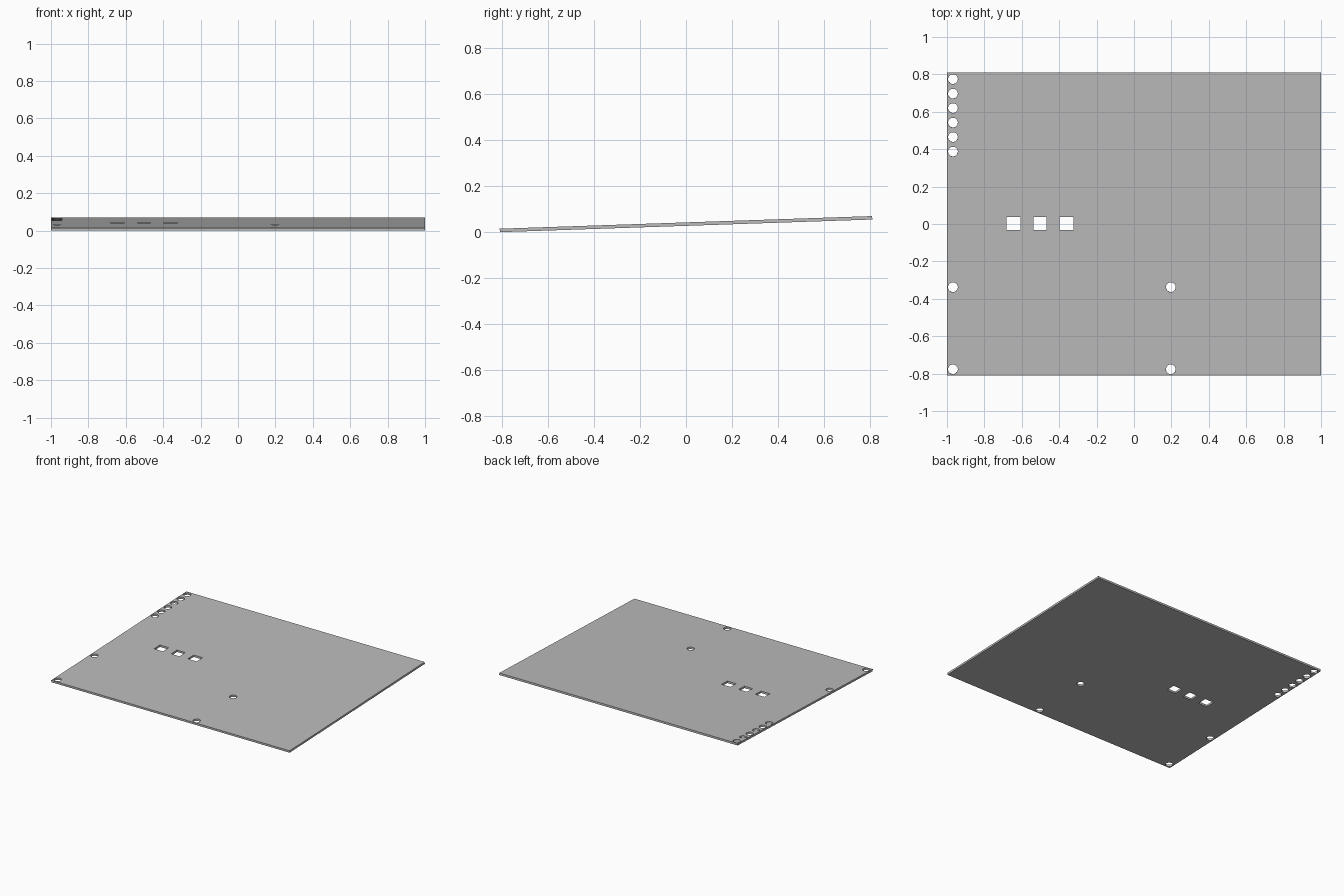
import bpy, bmesh
from math import atan2
from mathutils import Matrix, Vector

cube = bpy.data.objects.get("Cube")
if cube:
    bpy.data.objects.remove(cube, do_unlink=True)

WIDTH, DEPTH, HEIGHT, THICK = 2.0, 1.62, 0.07, 0.015
HOLE_RADIUS = 0.026
TILT = atan2(HEIGHT - THICK, DEPTH)

grey = bpy.data.materials.new("plain grey")
grey.use_nodes = True
colour = (0.5, 0.5, 0.5, 1)
grey.diffuse_color = colour
grey.node_tree.nodes["Principled BSDF"].inputs["Base Color"].default_value = colour


def add_box(bm, x, y, w, d, h):
    matrix = Matrix.Translation((x, y, 0)) @ Matrix.Diagonal((w, d, h, 1))
    bmesh.ops.create_cube(bm, size=1, matrix=matrix)


def make_object(name, bm):
    mesh = bpy.data.meshes.new(name)
    bm.to_mesh(mesh)
    bm.free()
    mesh.materials.append(grey)
    obj = bpy.data.objects.new(name, mesh)
    bpy.context.collection.objects.link(obj)
    return obj


# Flat panel
bm = bmesh.new()
add_box(bm, 0, 0, WIDTH, DEPTH, THICK)
panel = make_object("panel", bm)

# Cutter: row of six holes, four mounting holes, three square slots
bm = bmesh.new()
holes = [(-0.968, 0.775 - 0.0775 * i) for i in range(6)]
holes += [(x, y) for x in (-0.968, 0.197) for y in (-0.338, -0.777)]
for x, y in holes:
    bmesh.ops.create_cone(bm, cap_ends=True, segments=32, radius1=HOLE_RADIUS,
                          radius2=HOLE_RADIUS, depth=0.1,
                          matrix=Matrix.Translation((x, y, 0)))
for x, w in ((-0.645, 0.074), (-0.503, 0.07), (-0.361, 0.074)):
    add_box(bm, x, 0.003, w, 0.07, 0.1)
cutter = make_object("hole_cutter", bm)
cutter.hide_render = True

# Cut the holes through the panel
cut = panel.modifiers.new("holes", 'BOOLEAN')
cut.operation = 'DIFFERENCE'
cut.solver = 'EXACT'
cut.object = cutter
bpy.context.view_layer.objects.active = panel
panel.select_set(True)
bpy.ops.object.modifier_apply(modifier=cut.name)
bpy.data.objects.remove(cutter, do_unlink=True)

# Tilt the panel so the back is raised, and rest it on the ground
panel.data.transform(Matrix.Rotation(TILT, 4, 'X'))
lowest = min(v.co.z for v in panel.data.vertices)
panel.data.transform(Matrix.Translation(Vector((0, 0, -lowest))))
bpy.ops.object.shade_smooth_by_angle()
